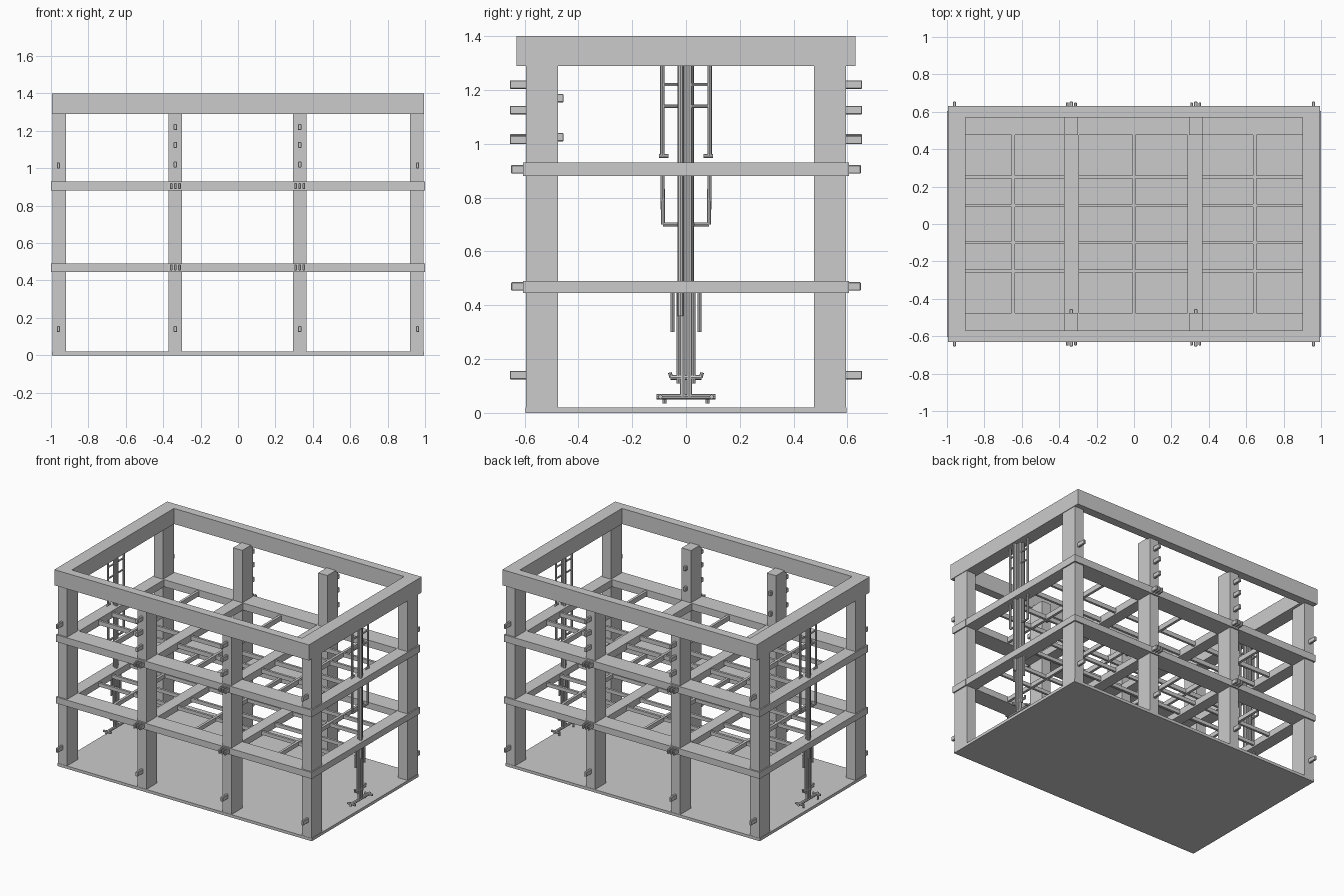
import bpy, math
from mathutils import Vector


def box(name, x0, x1, y0, y1, z0, z1, bevel=0.0):
    bpy.ops.mesh.primitive_cube_add(size=1, location=((x0 + x1) / 2, (y0 + y1) / 2, (z0 + z1) / 2))
    o = bpy.context.object
    o.name = name
    o.scale = (x1 - x0, y1 - y0, z1 - z0)
    bpy.ops.object.transform_apply(location=False, rotation=False, scale=True)
    if bevel:
        m = o.modifiers.new("bevel", 'BEVEL')
        m.width, m.segments = bevel, 1
    return o


def rod(name, a, b, r=0.008):
    a, b = Vector(a), Vector(b)
    d = b - a
    bpy.ops.mesh.primitive_cylinder_add(vertices=8, radius=r, depth=d.length, location=(a + b) / 2)
    o = bpy.context.object
    o.name = name
    o.rotation_euler = d.to_track_quat('Z', 'Y').to_euler()
    return o


def ybox(name, s, x0, x1, y0, y1, z0, z1, bevel=0.0):
    """Box on the front (s=-1) or back (s=1) side, y given as distance from centre."""
    return box(name, x0, x1, min(s * y0, s * y1), max(s * y0, s * y1), z0, z1, bevel)


# Floor slab
box("floor", -0.995, 0.995, -0.597, 0.597, 0, 0.02)

# Upright posts
for s in (-1, 1):
    for x in (-0.955, -0.335, 0.33, 0.955):
        ybox("post", s, x - 0.036, x + 0.036, 0.475, 0.595, 0.0, 1.30)

# Top ring
for s in (-1, 1):
    ybox("top_long_beam", s, -0.995, 0.995, 0.57, 0.63, 1.29, 1.40)
    box("top_end_beam", *sorted((s * 0.9, s * 0.995)), -0.57, 0.57, 1.29, 1.40)

# Two middle levels: outer rails, cross beams and the lattice inside
for z0, z1 in ((0.445, 0.49), (0.88, 0.93)):
    for s in (-1, 1):
        ybox("long_rail", s, -1.0, 1.0, 0.475, 0.605, z0, z1)
        box("end_rail", *sorted((s * 0.91, s * 0.999)), -0.475, 0.475, z0, z1)
    for x in (-0.333, 0.325):
        box("cross_beam", x - 0.04, x + 0.04, -0.475, 0.475, z0, z1)
    for x in (-0.645, 0.0, 0.645):
        box("lattice_short_bar", x - 0.009, x + 0.009, -0.475, 0.475, z0 + 0.008, z1 - 0.008)
    for y in (-0.25, -0.1, 0.1, 0.25):
        box("lattice_long_bar", -0.91, 0.91, y - 0.008, y + 0.008, z0 + 0.01, z1 - 0.01)

# Pegs sticking out of the posts and rails
for s in (-1, 1):
    for x in (-0.335, 0.33):
        for z in (0.14, 1.02, 1.125, 1.22):
            ybox("post_peg", s, x - 0.009, x + 0.009, 0.59, 0.655, z - 0.016, z + 0.016, 0.003)
        for z in (0.47, 0.905):
            for dx in (-0.022, 0, 0.022):
                ybox("rail_peg", s, x + dx - 0.007, x + dx + 0.007, 0.60, 0.65, z - 0.016, z + 0.016, 0.003)
    for x in (-0.96, 0.96):
        for z in (0.14, 1.015):
            ybox("corner_peg", s, x - 0.008, x + 0.008, 0.59, 0.655, z - 0.016, z + 0.016, 0.003)
# inner pegs on the front posts
for x in (-0.335, 0.33):
    for z in (1.025, 1.17):
        ybox("inner_peg", -1, x - 0.009, x + 0.009, 0.455, 0.48, z - 0.016, z + 0.016, 0.003)

# Hanging pole bundle at each end
for s in (-1, 1):
    x = s * 0.955
    # central poles
    for dx, dy, zb in ((0.018, -0.02, 0.36), (-0.018, 0.018, 0.36), (0, -0.012, 0.06), (0, 0.012, 0.06)):
        rod("centre_pole", (x + dx, dy, zb), (x + dx, dy, 1.30), 0.011)
    for t in (-1, 1):
        # upper ladder rails with hooked feet
        rod("upper_ladder_rail", (x, t * 0.088, 0.955), (x, t * 0.088, 1.30), 0.008)
        rod("ladder_foot", (x, t * 0.065, 0.955), (x, t * 0.1, 0.955), 0.008)
        for z in (1.14, 1.22):
            rod("ladder_rung", (x, t * 0.02, z), (x, t * 0.088, z), 0.006)
        # middle hanging rails
        rod("middle_rail", (x, t * 0.085, 0.70), (x, t * 0.088, 0.90), 0.008)
        rod("middle_rail_foot", (x, t * 0.03, 0.70), (x, t * 0.085, 0.70), 0.007)
        # lower hanging rails
        rod("lower_short_rail", (x, t * 0.05, 0.30), (x, t * 0.05, 0.46), 0.007)
        rod("lower_long_rail", (x, t * 0.028, 0.11), (x, t * 0.028, 0.46), 0.007)
        # turned-up and turned-down handle ends
        rod("handle_tip", (x, t * 0.055, 0.132), (x, t * 0.06, 0.15), 0.007)
        rod("foot_tip", (x - 0.02, t * 0.08, 0.035), (x - 0.02, t * 0.08, 0.06), 0.007)
        rod("foot_cross_bar", (x - 0.03, t * 0.095, 0.06), (x + 0.03, t * 0.095, 0.06), 0.008)
    rod("handle_bar", (x, -0.058, 0.132), (x, 0.058, 0.132), 0.009)
    rod("foot_bar", (x, -0.11, 0.06), (x, 0.11, 0.06), 0.01)
